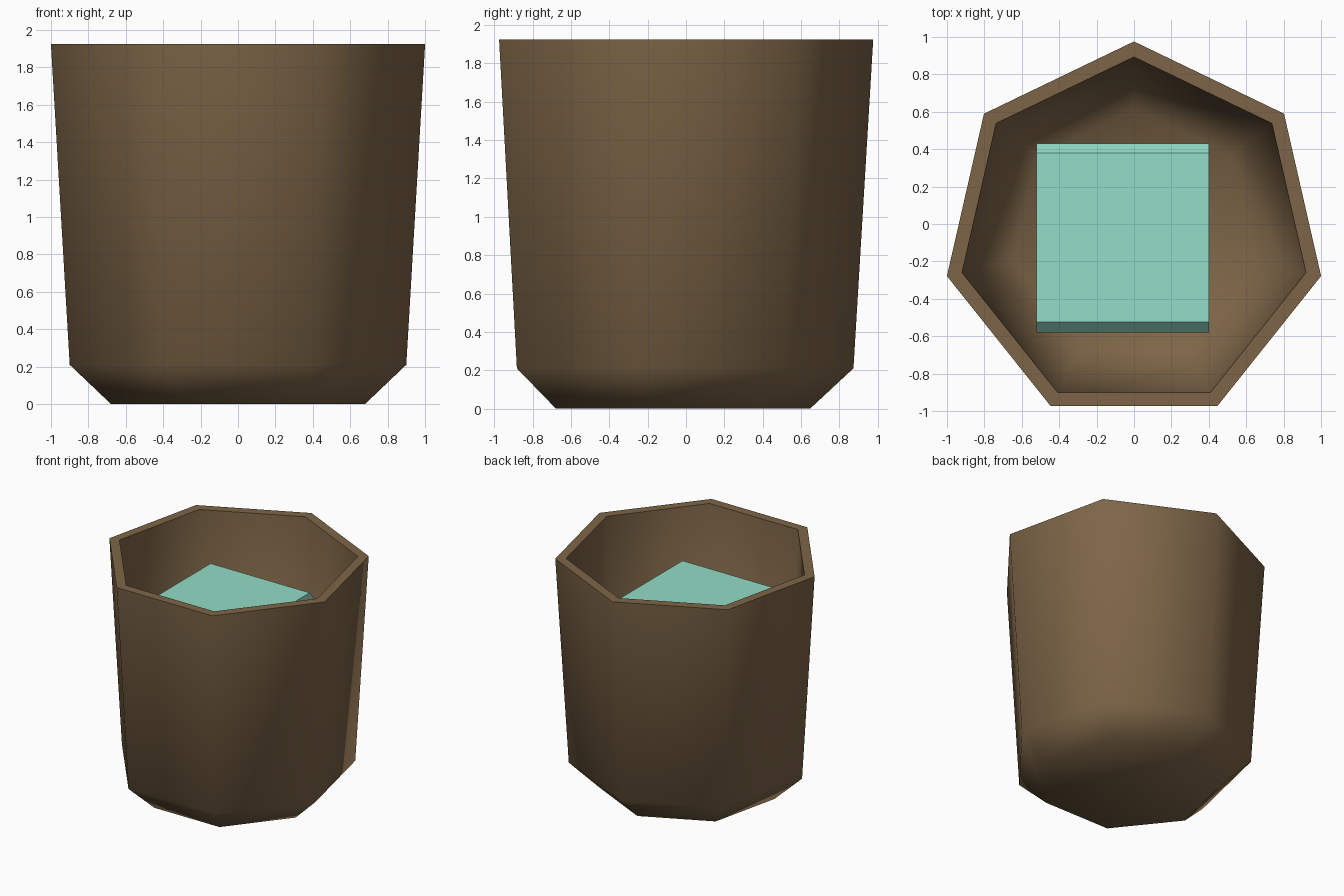
import bpy, bmesh, math

if "Cube" in bpy.data.objects:
    bpy.data.objects.remove(bpy.data.objects["Cube"])


def srgb(r, g, b):
    f = lambda c: c / 12.92 if c <= 0.04045 else ((c + 0.055) / 1.055) ** 2.4
    return tuple(f(v / 255) for v in (r, g, b)) + (1.0,)


def material(name, rgb):
    m = bpy.data.materials.new(name)
    m.diffuse_color = srgb(*rgb)
    m.use_nodes = True
    m.node_tree.nodes["Principled BSDF"].inputs["Base Color"].default_value = m.diffuse_color
    return m


def add_object(name, bm, mat):
    bmesh.ops.recalc_face_normals(bm, faces=bm.faces[:])
    mesh = bpy.data.meshes.new(name)
    bm.to_mesh(mesh)
    bm.free()
    mesh.materials.append(mat)
    ob = bpy.data.objects.new(name, mesh)
    bpy.context.collection.objects.link(ob)
    return ob


brown = material("brown clay", (125, 101, 71))
teal = material("pale teal", (148, 221, 200))

# Seven-sided cup: (radius, height) rings from outer base over the rim to the inner floor
SIDES, CY = 7, -0.05
profile = [(0.697, 0), (0.923, 0.21), (1.026, 1.925), (0.943, 1.925), (0.842, 0.25), (0.665, 0.08)]
bm = bmesh.new()
rings = []
for r, z in profile:
    angles = [math.pi / 2 + i * math.tau / SIDES for i in range(SIDES)]
    rings.append([bm.verts.new((r * math.cos(a), CY + r * math.sin(a), z)) for a in angles])
for low, high in zip(rings, rings[1:]):
    for i in range(SIDES):
        j = (i + 1) % SIDES
        bm.faces.new((low[i], low[j], high[j], high[i]))
bm.faces.new(rings[0])
bm.faces.new(rings[-1])
cup = add_object("cup", bm, brown)
bpy.context.view_layer.objects.active = cup
cup.select_set(True)
bpy.ops.object.shade_smooth_by_angle(angle=math.radians(62))

# Block inside the cup, chamfered along its front and back top edges
section = [(-0.58, 0.24), (0.43, 0.24), (0.43, 1.53), (0.38, 1.59), (-0.525, 1.59), (-0.58, 1.53)]
bm = bmesh.new()
face = bm.faces.new([bm.verts.new((-0.52, y, z)) for y, z in section])
out = bmesh.ops.extrude_face_region(bm, geom=[face], use_keep_orig=True)
verts = [v for v in out["geom"] if isinstance(v, bmesh.types.BMVert)]
bmesh.ops.translate(bm, verts=verts, vec=(0.92, 0, 0))
add_object("inner_block", bm, teal)
